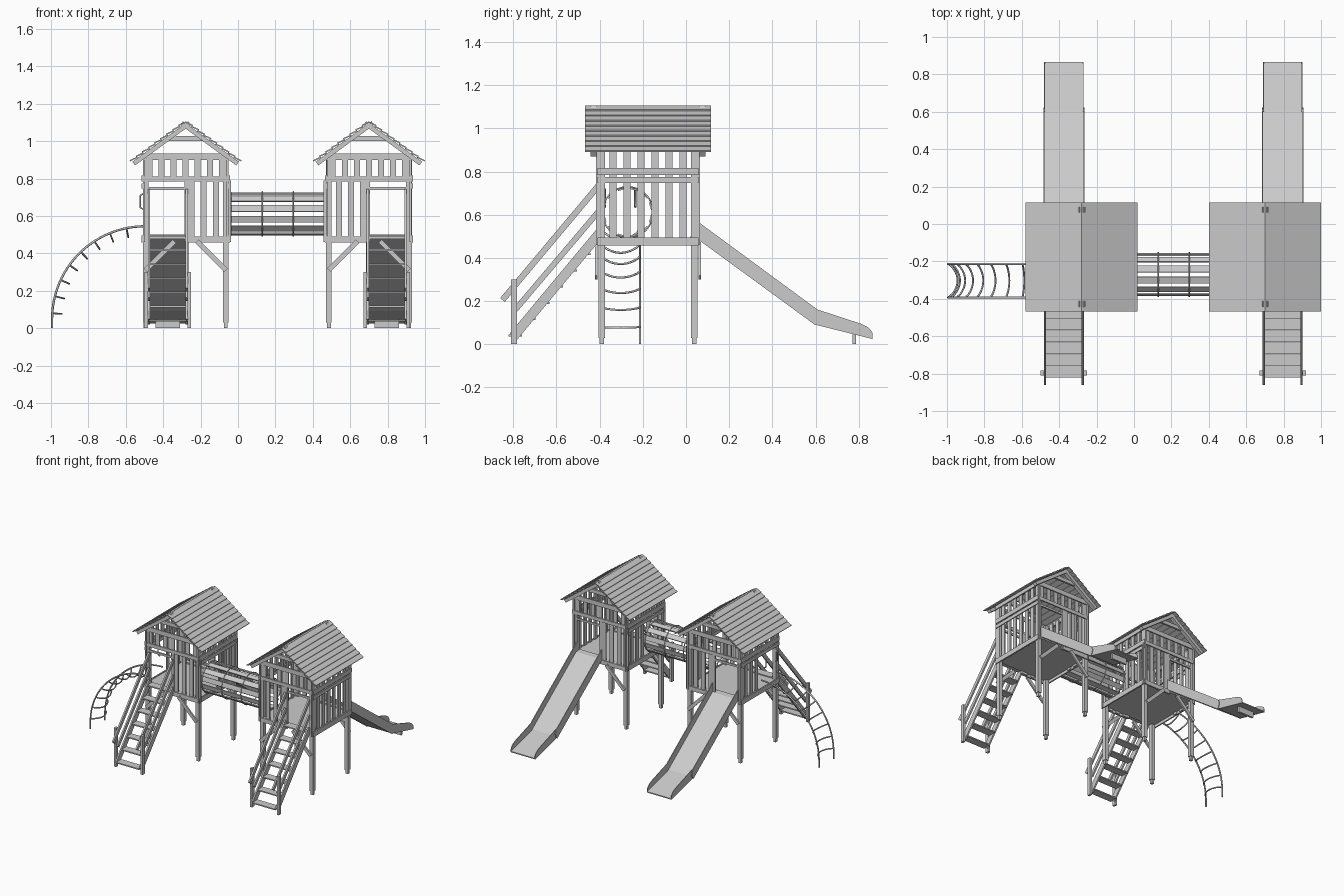
import bpy, bmesh, math
from mathutils import Vector as V

if "Cube" in bpy.data.objects:
    bpy.data.objects.remove(bpy.data.objects["Cube"])

MX = 0.21                      # mirror plane between the two towers
CX, CY, R = -0.28, -0.176, 0.235   # left tower centre and half width
parts = {}


def get(name):
    return parts.setdefault(name, bmesh.new())


def hexa(bm, c):
    v = [bm.verts.new(p) for p in c]
    for f in ((0, 1, 2, 3), (7, 6, 5, 4), (0, 4, 5, 1), (1, 5, 6, 2), (2, 6, 7, 3), (3, 7, 4, 0)):
        bm.faces.new([v[i] for i in f])


def beam(name, p, q, a, w, h):
    """Board from p to q, width w along axis a, height h across both."""
    p, q, a = V(p), V(q), V(a).normalized()
    n = (q - p).normalized().cross(a) * h / 2
    a = a * w / 2
    hexa(get(name), [e + s * a + t * n for e in (p, q)
                     for s, t in ((-1, -1), (1, -1), (1, 1), (-1, 1))])


def box(name, x0, x1, y0, y1, z0, z1):
    beam(name, (x0, (y0 + y1) / 2, (z0 + z1) / 2), (x1, (y0 + y1) / 2, (z0 + z1) / 2),
         (0, 1, 0), y1 - y0, z1 - z0)


def cbox(name, x, y, sx, sy, z0, z1):
    box(name, x - sx / 2, x + sx / 2, y - sy / 2, y + sy / 2, z0, z1)


def prism(name, pts, x0, x1):
    bm = get(name)
    a = [bm.verts.new((x0, y, z)) for y, z in pts]
    b = [bm.verts.new((x1, y, z)) for y, z in pts]
    bm.faces.new(a)
    bm.faces.new(b[::-1])
    for i in range(len(a)):
        j = (i + 1) % len(a)
        bm.faces.new((a[i], b[i], b[j], a[j]))


def tube(name, paths, r, closed=False):
    cu = bpy.data.curves.new(name, 'CURVE')
    cu.dimensions = '3D'
    cu.bevel_depth, cu.bevel_resolution, cu.use_fill_caps = r, 1, True
    for pts in paths:
        s = cu.splines.new('POLY')
        s.points.add(len(pts) - 1)
        s.use_cyclic_u = closed
        for k, p in zip(s.points, pts):
            k.co = (*p, 1)
    bpy.context.collection.objects.link(bpy.data.objects.new(name, cu))


# corner posts with narrow feet, and deck
for sx in (-1, 1):
    for sy in (-1, 1):
        x, y = CX + sx * 0.214, CY + sy * 0.214
        cbox("corner_posts", x, y, 0.03, 0.03, 0.03, 0.92)
        cbox("post_feet", x, y, 0.02, 0.02, 0, 0.03)
cbox("deck", CX, CY, 0.45, 0.45, 0.478, 0.49)

# side walls (left and right): planks, rails, beams
K = [(i - 3.5) * 0.0645 for i in range(8)]
for sx in (-1, 1):
    x = CX + sx * 0.223
    for i, k in enumerate(K):
        opening = 0 < i < 4
        cbox("side_planks", x, CY + k, 0.01, 0.032, 0.78 if opening else 0.46, 0.92)
    xo = CX + sx * 0.231
    for z0, z1 in ((0.457, 0.495), (0.783, 0.817), (0.90, 0.935)):
        cbox("side_rails", xo, CY, 0.01, 2 * R, z0, z1)
    cbox("side_rails", xo, CY, 0.008, 2 * R, 0.747, 0.774)

# front and back walls, with a doorway on the outer half
for sy in (-1, 1):
    y, yo = CY + sy * 0.223, CY + sy * 0.231
    for k in K[4:]:
        cbox("end_planks", CX + k, y, 0.032, 0.01, 0.46, 0.79)
    cbox("end_planks", CX + 0.004, y, 0.022, 0.014, 0.46, 0.79)
    for i in range(7):
        cbox("top_pickets", CX + (i - 3) * 0.0645, y, 0.032, 0.01, 0.79, 0.92)
    for z0, z1 in ((0.783, 0.81), (0.90, 0.935)):
        cbox("end_rails", CX, yo, 2 * R, 0.01, z0, z1)
    box("end_rails", CX, CX + R, yo - 0.005, yo + 0.005, 0.457, 0.49)
    box("doorway_bar", -0.48, -0.275, y - 0.006, y + 0.006, 0.74, 0.755)
    # diagonal braces under the deck
    for sx in (-1, 1):
        beam("braces", (CX + sx * 0.215, CY + sy * 0.24, 0.31), (CX + sx * 0.06, CY + sy * 0.24, 0.465),
             (0, 1, 0), 0.012, 0.026)
    # gable collar tie
    cbox("collar_tie", CX, CY + sy * 0.245, 0.19, 0.016, 1.0, 1.028)

# roof: overlapping boards on rafters
run, rise, N = 0.292, 0.212, 9
L = math.hypot(run, rise)
for s in (-1, 1):
    d = V((s * run, 0, -rise)) / L
    n = V((s * rise, 0, run)) / L
    top = V((CX, CY, 1.105))
    for i in range(N):
        a = top + d * (L * i / N) - n * 0.003
        b = top + d * (L * (i + 1) / N + 0.004) + n * 0.005
        beam("roof_boards", a, b, (0, 1, 0), 0.584, 0.007)
    for sy in (-1, 1):
        o = V((0, sy * 0.252, 0)) - n * 0.019
        beam("rafters", top + o - d * 0.012, top + o + d * (L - 0.004), (0, 1, 0), 0.03, 0.024)

# stairs: stringers, handrails, bottom posts, treads
for x, px in ((-0.476, -0.490), (-0.274, -0.260)):
    beam("stair_stringers", (x, -0.80, 0.035), (x, -0.40, 0.515), (1, 0, 0), 0.012, 0.045)
    beam("handrails", (x, -0.85, 0.205), (x, -0.405, 0.735), (1, 0, 0), 0.012, 0.028)
    beam("handrails", (x, -0.795, 0.155), (x, -0.405, 0.615), (1, 0, 0), 0.012, 0.026)
    cbox("stair_posts", px, -0.797, 0.018, 0.028, 0, 0.30)
for i in range(7):
    y, z = -0.822 + i * 0.0635, 0.036 + i * 0.0755
    box("stair_treads", -0.475, -0.275, y, y + 0.062, z, z + 0.009)

# slide: bed, upper side panels, lower lip, foot
prism("slide_bed", [(0.02, 0.492), (0.06, 0.486), (0.60, 0.092), (0.865, 0.024),
                    (0.865, 0.032), (0.602, 0.102), (0.064, 0.498), (0.02, 0.502)], -0.48, -0.27)
for x in (-0.485, -0.271):
    prism("slide_sides", [(0.055, 0.486), (0.60, 0.088), (0.615, 0.105), (0.622, 0.13),
                          (0.61, 0.16), (0.055, 0.568)], x, x + 0.006)
for x in (-0.48, -0.274):
    prism("slide_end_sides", [(0.60, 0.09), (0.865, 0.024), (0.865, 0.05), (0.855, 0.068),
                              (0.838, 0.082), (0.81, 0.095), (0.605, 0.162)], x, x + 0.004)
box("slide_foot", -0.44, -0.31, 0.772, 0.788, 0, 0.046)

mirrored = set(parts)

# extra planks closing the outer wall of the right tower
for k in K[1:4]:
    cbox("closed_wall_planks", 2 * MX - CX + 0.223, CY + k, 0.01, 0.032, 0.46, 0.80)

# barrel bridge: slats and hoops
TY, TZ = -0.27, 0.611
for i in range(12):
    t = math.radians(15 + 30 * i)
    y, z = TY + 0.111 * math.cos(t), TZ + 0.111 * math.sin(t)
    beam("bridge_slats", (-0.055, y, z), (0.475, y, z), (0, -math.sin(t), math.cos(t)), 0.036, 0.008)
tube("bridge_hoops", [[(x, TY + 0.118 * math.cos(i * math.pi / 16), TZ + 0.118 * math.sin(i * math.pi / 16))
                       for i in range(32)] for x in (-0.04, 0.13, 0.295, 0.46)], 0.004, True)

# arched climbing ladder on the left
arc = lambda t: (-0.497 - 0.497 * math.cos(t), 0.05 + 0.495 * math.sin(t))
Y0, Y1 = -0.392, -0.213
tube("arch_rails", [[(-0.994, y, 0)] + [(arc(t)[0], y, arc(t)[1]) for t in
                    [i * math.pi / 48 for i in range(25)]] for y in (Y0, Y1)], 0.006)
rungs = []
for i in range(8):
    t = 0.06 + i * 0.187
    x, z = arc(t)
    rungs.append([(x + 0.05 * b * math.cos(t), Y0 + (Y1 - Y0) * j / 12, z - 0.05 * b * math.sin(t))
                  for j in range(13) for b in [math.sin(math.pi * j / 12) ** 0.7 if 0 < j < 12 else 0]])
tube("arch_rungs", rungs, 0.005)

# grab handles beside the ladder opening
tube("grab_handles", [[(-0.505, y, 0.635), (-0.522, y, 0.645), (-0.522, y, 0.71), (-0.505, y, 0.72)]
                      for y in (-0.376, -0.235)], 0.005)

# turn every part into an object, mirrored ones across the middle plane
for name, bm in parts.items():
    bmesh.ops.recalc_face_normals(bm, faces=bm.faces)
    m = name in mirrored
    if m:
        bmesh.ops.translate(bm, verts=bm.verts, vec=(-MX, 0, 0))
    me = bpy.data.meshes.new(name)
    bm.to_mesh(me)
    bm.free()
    ob = bpy.data.objects.new(name, me)
    bpy.context.collection.objects.link(ob)
    if m:
        ob.location.x = MX
        mod = ob.modifiers.new("mirror", 'MIRROR')
        mod.use_mirror_merge = False
